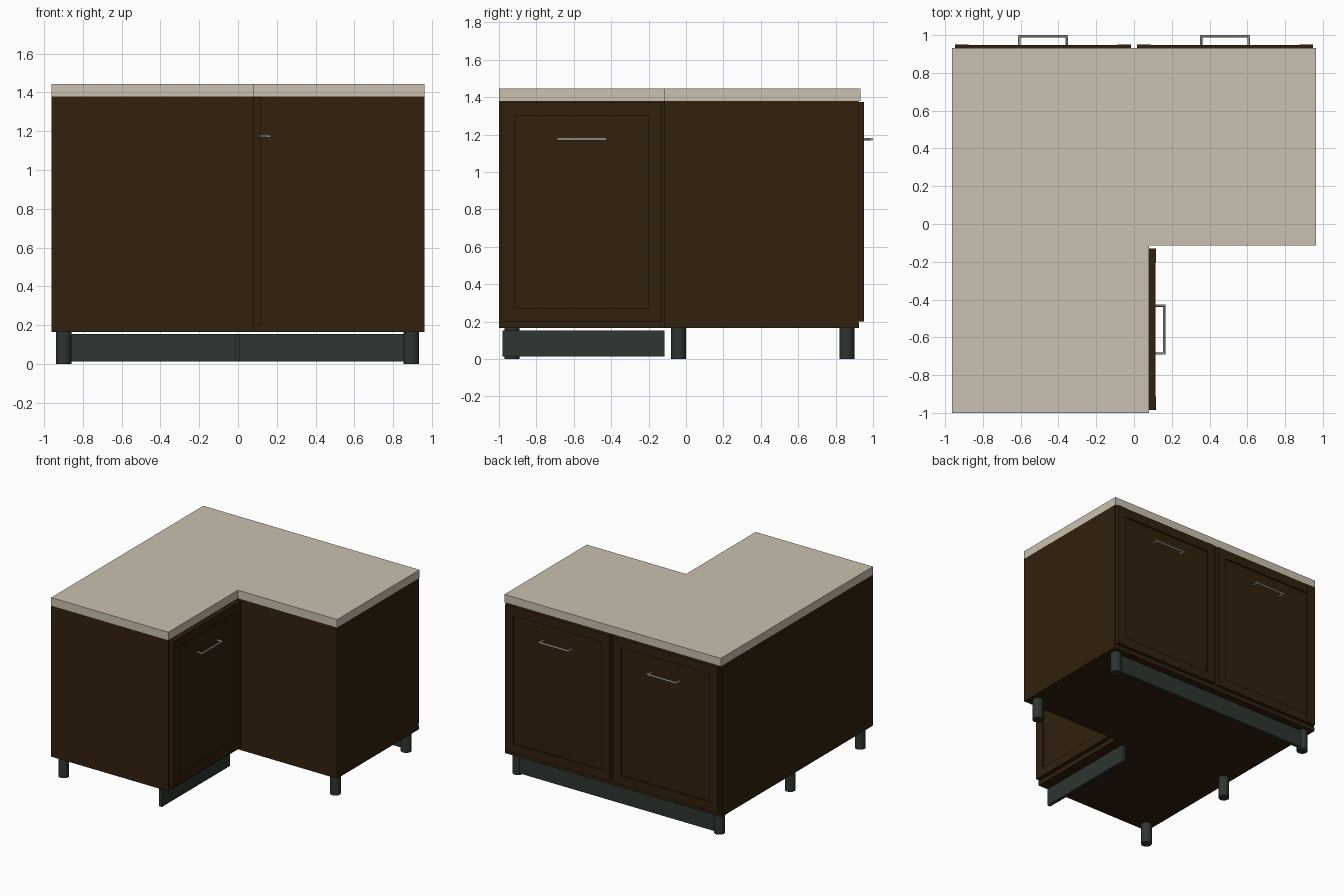
import bpy, bmesh
from math import pi
from mathutils import Matrix, Vector

cube = bpy.data.objects.get("Cube")
if cube:
    bpy.data.objects.remove(cube)


def material(name, rgb):
    m = bpy.data.materials.new(name)
    m.use_nodes = True
    m.diffuse_color = (*rgb, 1)
    m.node_tree.nodes["Principled BSDF"].inputs["Base Color"].default_value = (*rgb, 1)
    return m


WOOD = material("dark brown wood", (0.032, 0.015, 0.004))
STONE = material("beige worktop", (0.59, 0.53, 0.43))
BASE = material("dark green grey base", (0.026, 0.036, 0.028))
METAL = material("pale metal", (0.60, 0.57, 0.50))


def finish(name, bm, mat, matrix=None):
    bmesh.ops.recalc_face_normals(bm, faces=bm.faces)
    mesh = bpy.data.meshes.new(name)
    bm.to_mesh(mesh)
    bm.free()
    mesh.materials.append(mat)
    ob = bpy.data.objects.new(name, mesh)
    bpy.context.collection.objects.link(ob)
    if matrix:
        ob.matrix_world = matrix
    return ob


def add_box(bm, lo, hi):
    lo, hi = Vector(lo), Vector(hi)
    size = Matrix.Diagonal((*(hi - lo), 1))
    bmesh.ops.create_cube(bm, size=1, matrix=Matrix.Translation((lo + hi) / 2) @ size)


def box(name, lo, hi, mat):
    bm = bmesh.new()
    add_box(bm, lo, hi)
    return finish(name, bm, mat)


def add_rod(bm, a, b, radius, sides):
    a, b = Vector(a), Vector(b)
    turn = (b - a).to_track_quat("Z", "Y").to_matrix().to_4x4()
    bmesh.ops.create_cone(bm, cap_ends=True, segments=sides, radius1=radius, radius2=radius,
                          depth=(b - a).length, matrix=Matrix.Translation((a + b) / 2) @ turn)


def smooth(ob):
    bpy.ops.object.select_all(action="DESELECT")
    ob.select_set(True)
    bpy.context.view_layer.objects.active = ob
    bpy.ops.object.shade_smooth_by_angle()


# L-shaped slabs: worktop, cabinet body and floor board
LEFT, RIGHT, FRONT = -0.963, 0.963, -1.0
INNER_X, INNER_Y = 0.08, -0.115


def l_slab(name, z0, z1, back, mat):
    bm = bmesh.new()
    outline = [(LEFT, FRONT), (INNER_X, FRONT), (INNER_X, INNER_Y),
               (RIGHT, INNER_Y), (RIGHT, back), (LEFT, back)]
    face = bm.faces.new([bm.verts.new((x, y, z0)) for x, y in outline])
    top = bmesh.ops.extrude_face_region(bm, geom=[face])["geom"]
    bmesh.ops.translate(bm, vec=(0, 0, z1 - z0),
                        verts=[v for v in top if isinstance(v, bmesh.types.BMVert)])
    return finish(name, bm, mat)


l_slab("worktop", 1.38, 1.445, 0.933, STONE)
l_slab("cabinet_body", 0.195, 1.38, 0.922, WOOD)
l_slab("floor_board", 0.165, 0.195, 0.925, WOOD)


# Framed door and handle, built facing +y, then turned into place
def door(name, width, depth, place):
    z0, z1, rail, w = 0.2, 1.374, 0.072, width / 2
    bm = bmesh.new()
    for s in (-1, 1):
        a, b = sorted((s * w, s * (w - rail)))
        add_box(bm, (a, 0, z0), (b, depth, z1))
    for a, b in ((z0, z0 + rail), (z1 - rail, z1)):
        add_box(bm, (rail - w, 0, a), (w - rail, depth - 0.003, b))
    add_box(bm, (rail - w, 0, z0 + rail), (w - rail, depth - 0.014, z1 - rail))
    finish(name, bm, WOOD, place)

    half, out, z, r = 0.126, depth + 0.042, 1.175, 0.0065
    bm = bmesh.new()
    add_rod(bm, (-half - r, out, z), (half + r, out, z), r, 12)
    for s in (-1, 1):
        add_rod(bm, (s * half, depth - 0.004, z), (s * half, out, z), r, 12)
    smooth(finish(name + "_handle", bm, METAL, place))


for side, x in (("left", 0.481), ("right", -0.481)):
    door("back_door_" + side, 0.932, 0.029, Matrix.Translation((x, 0.922, 0)))
door("wing_door", 0.855, 0.037,
     Matrix.Translation((INNER_X, -0.558, 0)) @ Matrix.Rotation(-pi / 2, 4, "Z"))

# Round legs
for i, (x, y) in enumerate([(-0.9, -0.93), (-0.9, -0.04), (-0.9, 0.86), (0.895, -0.04), (0.895, 0.86)]):
    bm = bmesh.new()
    add_rod(bm, (x, y, 0), (x, y, 0.165), 0.04, 24)
    smooth(finish(f"leg_{i + 1}", bm, BASE))

# Plinth boards under the doors
box("back_plinth", (-0.87, 0.86, 0.013), (0.865, 0.885, 0.153), BASE)
box("wing_plinth", (-0.015, -0.982, 0.013), (0.01, -0.115, 0.153), BASE)
